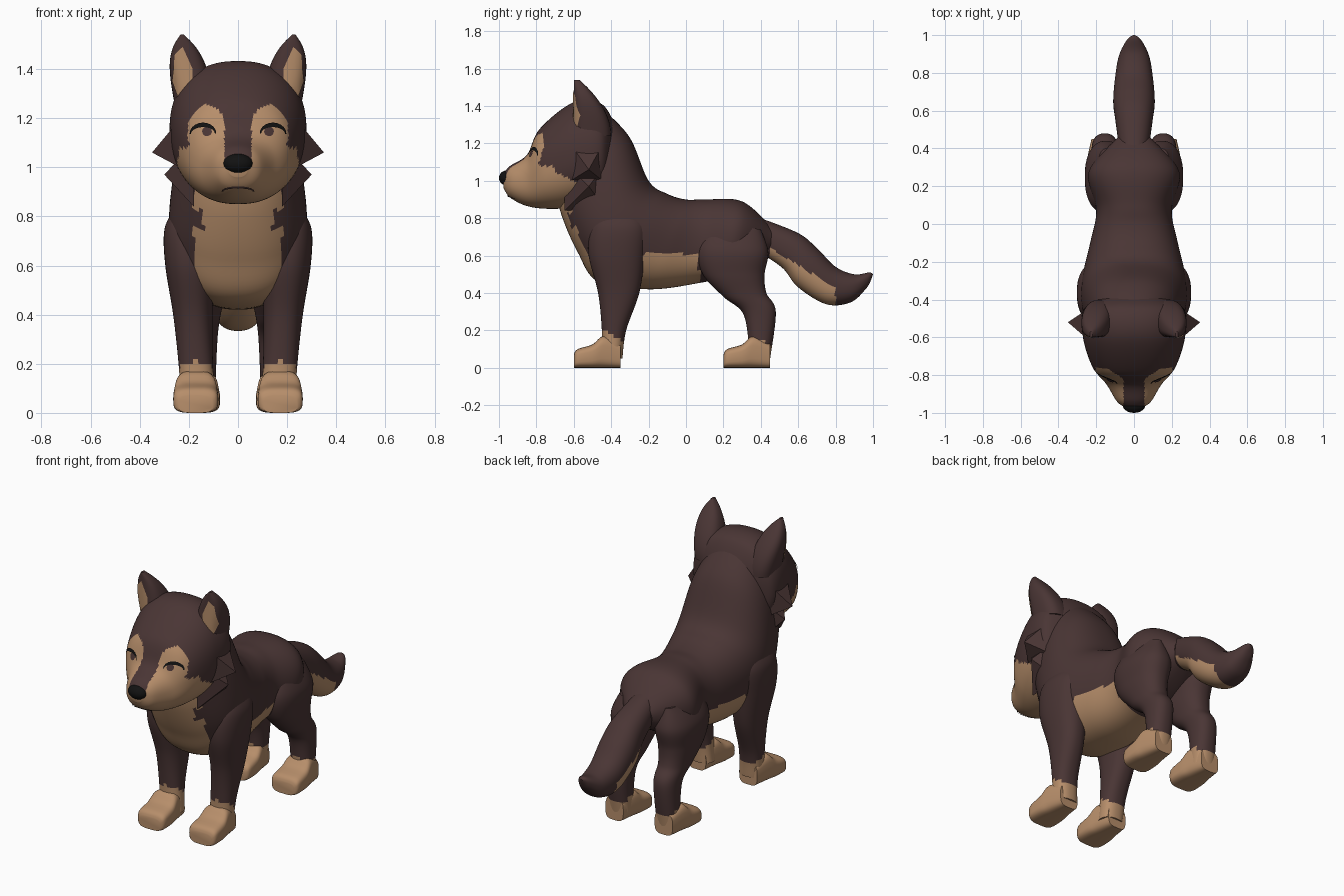
import bpy, bmesh
from math import cos, sin, pi, copysign, radians
from mathutils import Vector
from mathutils.bvhtree import BVHTree

default_cube = bpy.data.objects.get("Cube")
if default_cube:
    bpy.data.objects.remove(default_cube, do_unlink=True)


def material(name, rgb):
    mat = bpy.data.materials.new(name)
    mat.use_nodes = True
    mat.diffuse_color = (*rgb, 1)
    shader = mat.node_tree.nodes["Principled BSDF"]
    shader.inputs["Base Color"].default_value = (*rgb, 1)
    shader.inputs["Roughness"].default_value = 0.9
    return mat


DARK = material("dark brown fur", (.068, .036, .035))
TAN = material("tan fur", (.47, .27, .145))
BLACK = material("black", (.006, .006, .006))


def finish(bm, name, materials, rule=None):
    """Turn a bmesh into a smooth object; the rule picks the tan faces."""
    bmesh.ops.recalc_face_normals(bm, faces=bm.faces)
    for face in bm.faces:
        face.smooth = True
        if rule and rule(face.calc_center_median(), face.normal):
            face.material_index = 1
    mesh = bpy.data.meshes.new(name)
    bm.to_mesh(mesh)
    bm.free()
    mesh.set_sharp_from_angle(angle=radians(40))
    for mat in materials:
        mesh.materials.append(mat)
    part = bpy.data.objects.new(name, mesh)
    bpy.context.collection.objects.link(part)
    return part


def spline(before, start, end, after, t):
    slope_in, slope_out = (end - before) / 2, (after - start) / 2
    blend = 3 * t * t - 2 * t ** 3
    hump = t * (1 - t)
    return start.lerp(end, blend) + slope_in * hump * (1 - t) - slope_out * hump * t


def loft(name, stations, rule=None, side=1, x=0, lean=0, power=2.3,
         materials=(DARK, TAN), segments=56, steps=9):
    """Skin rounded rings. A station holds two opposite (y, z) edges and a half width.
    The ring centre sits at x plus lean times height."""
    rows = [Vector(station) for station in stations]
    rows = [rows[0], *rows, rows[-1]]
    path = [spline(*rows[i:i + 4], step / steps)
            for i in range(len(rows) - 3) for step in range(steps)]
    path.append(rows[-1])
    bm = bmesh.new()
    rings = []
    for y_a, z_a, y_b, z_b, width in path:
        ring = []
        for k in range(segments):
            angle = 2 * pi * k / segments
            across, up = (copysign(abs(v) ** (2 / power), v)
                          for v in (cos(angle), sin(angle)))
            y = (y_a + y_b + up * (y_a - y_b)) / 2
            z = (z_a + z_b + up * (z_a - z_b)) / 2
            centre = x + lean * (z_a + z_b) / 2
            ring.append(bm.verts.new((side * (centre + width * across), y, z)))
        rings.append(ring)
    for ring, following in zip(rings, rings[1:]):
        for k in range(segments):
            n = (k + 1) % segments
            bm.faces.new((ring[k], ring[n], following[n], following[k]))
    bm.faces.new(rings[0])
    bm.faces.new(rings[-1])
    return finish(bm, name, materials, rule)


def arc(x, z, width, height, span=pi):
    angles = [span * k / 10 for k in range(11)]
    return [(x + width * cos(a), z + height * sin(a)) for a in angles]


def crescent(x, z, width, height):
    inner = arc(x, z, width * .9, height * .6)
    return arc(x, z, width, height) + inner[::-1]


def plate(name, target, outline, mat, side=1, lift=.004):
    """Thin marking: an (x, z) outline dropped from the front onto a part."""
    mesh = target.data
    tree = BVHTree.FromPolygons([v.co for v in mesh.vertices],
                                [p.vertices[:] for p in mesh.polygons])
    bm = bmesh.new()
    flat = bm.faces.new([bm.verts.new((x * side, -2, z)) for x, z in outline])
    bmesh.ops.triangulate(bm, faces=[flat])
    bmesh.ops.subdivide_edges(bm, edges=bm.edges[:], cuts=3, use_grid_fill=True)
    missed = []
    for vert in bm.verts:
        hit, normal, _, _ = tree.ray_cast(vert.co, Vector((0, 1, 0)))
        if hit:
            vert.co = hit + normal * lift
        else:
            missed.append(vert)
    bmesh.ops.delete(bm, geom=missed, context='VERTS')
    marking = finish(bm, name, [mat])
    if sum(p.normal.y * p.area for p in marking.data.polygons) > 0:
        marking.data.flip_normals()


def tuft(name, side, base_x, low, high, tip):
    """Broad pointed lock of fur growing sideways out of the head."""
    bm = bmesh.new()
    for y in (-.65, -.42):
        for z in (low, high):
            bm.verts.new((side * base_x, y, z))
    bm.verts.new((side * tip[0], -.52, tip[1]))
    bmesh.ops.convex_hull(bm, input=bm.verts[:])
    finish(bm, name, [DARK])


# Colour rules
def torso_tan(c, normal):
    limit = .14 if .75 < c.z < .83 else min(.18, c.z / 2 - .1)
    chest = c.y < -.3 and normal.y < -.1 and abs(c.x) < limit
    belly = -.36 < c.y < .07 and c.z < .61
    return chest or belly


def head_tan(c, normal):
    x = abs(c.x)
    if x < .055 and c.z > 1.03:
        return False
    cheek = c.y < -.58 and c.z < .73 - c.y * .45
    brow = Vector(((x - .125) / .08, (c.z - 1.14) / .115)).length < 1
    return cheek or (c.y < -.7 and (brow or c.z < 1.08))


def tail_tan(c, normal):
    return .45 < c.y < .8 and c.z < .92 - .62 * c.y


def front_leg_tan(c, normal):
    return c.z < -.06 - .6 * c.y


def hind_leg_tan(c, normal):
    return c.z < .26 - .3 * c.y


# Torso with neck, from the head to the rump
loft("torso", [
    (-.44, 1.38, -.7, .95, .2), (-.3, 1.23, -.66, .8, .25), (-.2, 1, -.58, .62, .28),
    (-.1, .93, -.47, .46, .27), (0, .9, -.2, .42, .23), (.1, .9, .05, .45, .2),
    (.3, .89, .25, .5, .24), (.46, .75, .45, .62, .09)], torso_tan, segments=80)

# Head, from the muzzle to the nape
head = loft("head", [
    (-.975, 1.04, -.975, .96, .04), (-.94, 1.08, -.94, .91, .09),
    (-.85, 1.14, -.85, .865, .145), (-.78, 1.28, -.73, .85, .22), (-.6, 1.42, -.6, .86, .27),
    (-.45, 1.41, -.45, .9, .265), (-.37, 1.28, -.4, 1, .14)],
    head_tan, segments=112, steps=14)

# Tail, from the rump to the tip
loft("tail", [
    (.4, .8, .42, .6, .08), (.6, .72, .52, .53, .1), (.7, .64, .6, .43, .11),
    (.8, .54, .75, .34, .1), (.9, .5, .88, .35, .08), (.98, .51, .96, .42, .04),
    (1, .5, .99, .47, .01)], tail_tan)

# Nose and mouth
bm = bmesh.new()
bmesh.ops.create_uvsphere(bm, u_segments=20, v_segments=12, radius=1)
bmesh.ops.scale(bm, vec=(.06, .04, .04), verts=bm.verts)
bmesh.ops.translate(bm, vec=(0, -.96, 1.015), verts=bm.verts)
finish(bm, "nose", [BLACK])
plate("mouth", head, crescent(0, .905, .065, .02), DARK)

# Paired parts
for side, word in ((1, "left"), (-1, "right")):
    loft(word + "_front_leg", [
        (-.45, .84, -.24, .82, .05), (-.51, .75, -.21, .74, .095), (-.52, .6, -.22, .6, .1),
        (-.47, .4, -.25, .4, .08), (-.45, .2, -.32, .2, .07), (-.45, .05, -.34, .05, .07)],
        front_leg_tan, side, x=.16, lean=.06)
    loft(word + "_hind_leg", [
        (.14, .78, .4, .74, .05), (.06, .64, .44, .62, .11), (.09, .5, .42, .5, .1),
        (.2, .38, .43, .4, .08), (.31, .28, .48, .3, .07), (.34, .05, .45, .05, .065)],
        hind_leg_tan, side, x=.16, lean=-.02)

    # Paws: toe to heel, flat below
    for place, toe, x in (("front", -.6, .172), ("hind", .2, .165)):
        paw = [(0, .07, .07), (.02, .1, .09), (.1, .125, .09), (.16, .17, .08), (.25, .13, .06)]
        loft(f"{word}_{place}_paw",
             [(toe + back, top, toe + back, 0, width) for back, top, width in paw],
             side=side, x=x, power=3.6, materials=[TAN], segments=32, steps=4)

    # Ears narrow towards a tip and lean outwards
    rise = [k / 8 for k in range(9)]
    ear = loft(word + "_ear", [
        (-.6, 1.24 + .3 * t, -.4 - .17 * t * t, 1.24 + .3 * t, .007 + .075 * (1 - t ** 4))
        for t in rise], side=side, x=-.05, lean=.18, power=2.6, segments=32, steps=3)
    plate(word + "_inner_ear", ear, [(.24, 1.28), (.185, 1.35), (.185, 1.4), (.225, 1.49),
                                     (.255, 1.46), (.265, 1.35)], TAN, side)

    tuft(word + "_cheek_tuft", side, .2, .98, 1.24, (.35, 1.06))
    tuft(word + "_jaw_tuft", side, .18, .84, 1.1, (.3, .97))

    # Eyes: an iris under a curved black lid
    plate(word + "_iris", head, arc(.125, 1.145, .02, .02, 1.8 * pi), DARK, side)
    plate(word + "_eyelid", head, crescent(.14, 1.135, .053, .045), BLACK, side, .006)
